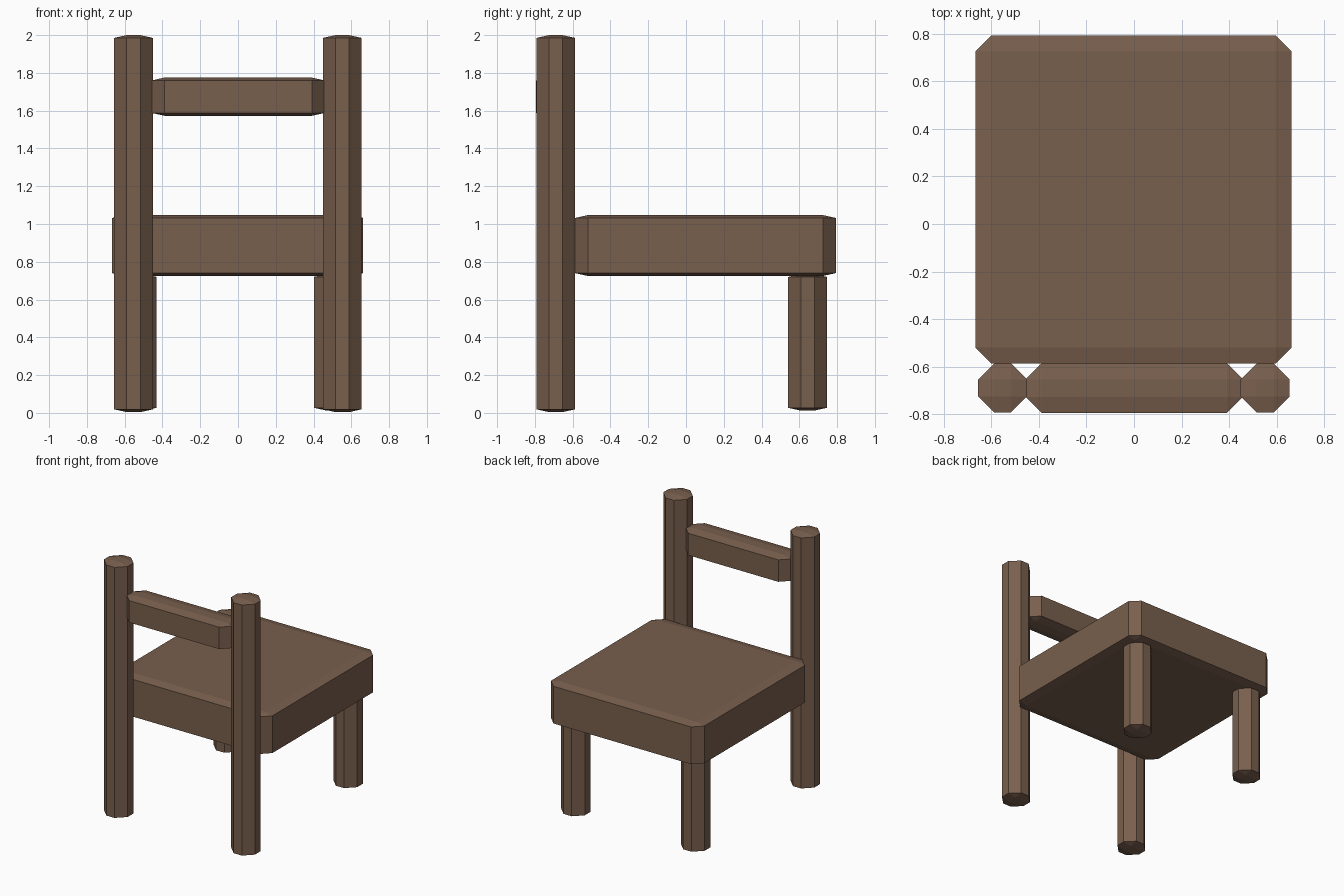
import bpy, bmesh
from mathutils import Matrix

if "Cube" in bpy.data.objects:
    bpy.data.objects.remove(bpy.data.objects["Cube"])

wood = bpy.data.materials.new("brown_wood")
wood.diffuse_color = (0.19, 0.115, 0.075, 1)
wood.use_nodes = True
wood.node_tree.nodes["Principled BSDF"].inputs["Base Color"].default_value = wood.diffuse_color

BEVEL = 0.067      # chamfer width in plan
BEVEL_Z = 0.015    # chamfer height at top and bottom


def beam(name, x, y, z):
    """Chamfered box spanning the given (min, max) ranges."""
    size = [b - a for a, b in (x, y, z)]
    centre = [(a + b) / 2 for a, b in (x, y, z)]
    k = BEVEL / BEVEL_Z
    bm = bmesh.new()
    bmesh.ops.create_cube(bm, size=1)
    # stretch in z, chamfer evenly, then squash back so end chamfers are shallow
    bm.transform(Matrix.Diagonal((size[0], size[1], size[2] * k, 1)))
    bmesh.ops.bevel(bm, geom=bm.edges[:], offset=BEVEL, offset_type='OFFSET',
                    segments=1, profile=0.5, affect='EDGES', clamp_overlap=False)
    bm.transform(Matrix.Diagonal((1, 1, 1 / k, 1)))
    bmesh.ops.recalc_face_normals(bm, faces=bm.faces[:])
    mesh = bpy.data.meshes.new(name)
    bm.to_mesh(mesh)
    bm.free()
    mesh.materials.append(wood)
    obj = bpy.data.objects.new(name, mesh)
    obj.location = centre
    bpy.context.collection.objects.link(obj)
    return obj


# seat slab
beam("seat", (-0.667, 0.663), (-0.587, 0.793), (0.725, 1.047))

# tall posts carrying the backrest
for side, x in (("left", -0.656), ("right", 0.449)):
    beam(f"back_post_{side}", (x, x + 0.206), (-0.792, -0.587), (0.004, 2.0))

# short legs under the far edge of the seat
for side, x in (("left", -0.637), ("right", 0.403)):
    beam(f"short_leg_{side}", (x, x + 0.206), (0.541, 0.746), (0.012, 0.735))

# backrest rail between the posts
beam("backrest_rail", (-0.457, 0.459), (-0.794, -0.587), (1.573, 1.775))
